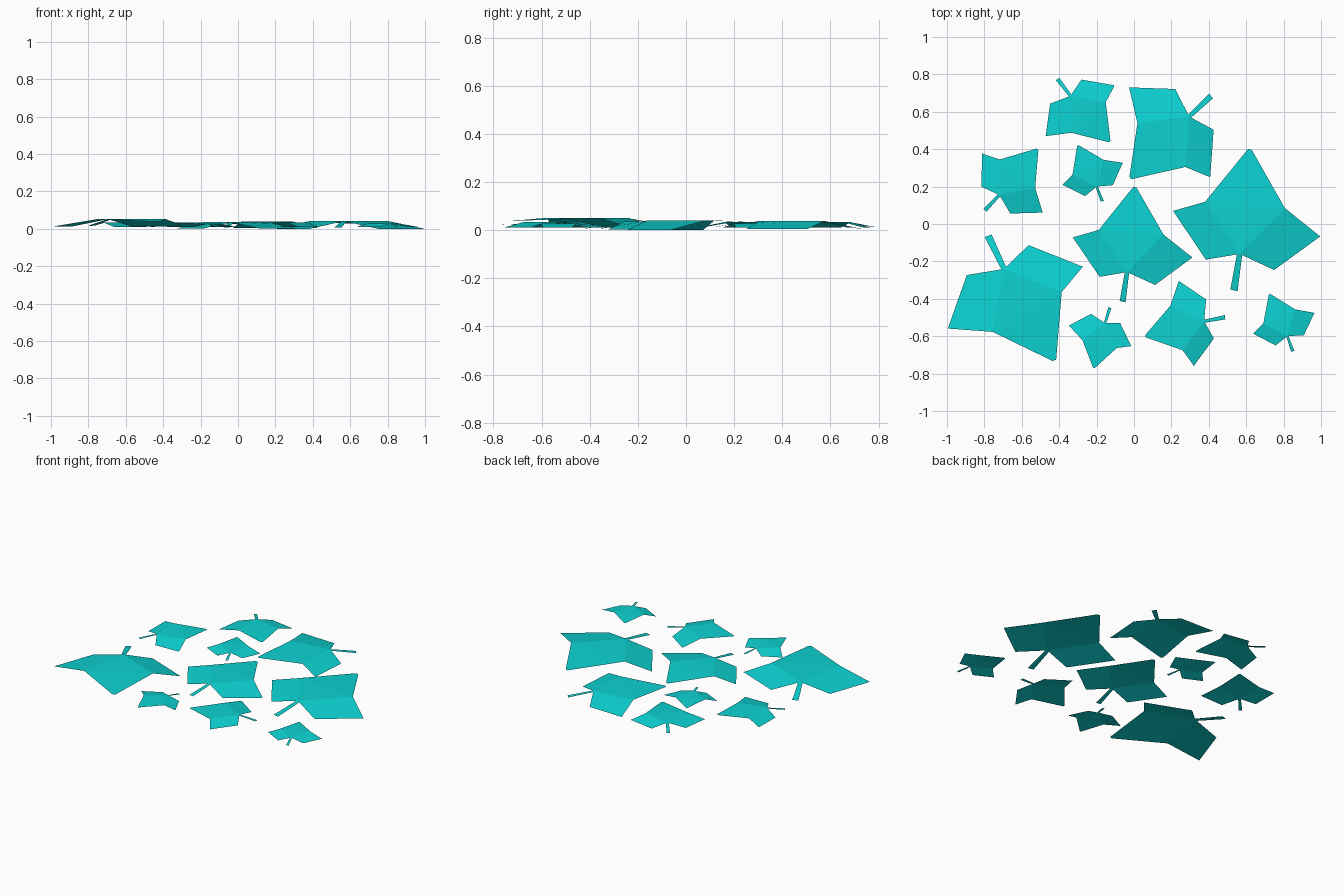
import bpy
import bmesh
from mathutils import Vector

cube = bpy.data.objects.get("Cube")
if cube:
    bpy.data.objects.remove(cube, do_unlink=True)

# Leaf colour
teal = bpy.data.materials.new("bright_teal")
teal.use_nodes = True
COLOUR = (0.004, 0.65, 0.65, 1)
teal.diffuse_color = COLOUR
teal.node_tree.nodes["Principled BSDF"].inputs["Base Color"].default_value = COLOUR

# Leaf outline for a unit midrib: sideways, along the midrib, drop below the ridge
OUTLINE = {
    "base": (0, 0, 0),
    "right_heel": (0.34, -0.12, 0.072),
    "right_lobe": (0.745, 0.24, 0.072),
    "right_notch": (0.385, 0.475, 0),
    "tip_right": (0.018, 0.995, 0.024),
    "tip_left": (-0.018, 1.0, 0.024),
    "left_notch": (-0.376, 0.46, 0),
    "left_lobe": (-0.67, 0.345, 0.072),
    "left_heel": (-0.315, -0.085, 0.072),
    "stem_a": (-0.025, 0.01, 0.004),
    "stem_b": (0.025, 0.01, 0.004),
    "stem_c": (0.015, -0.355, 0.06),
    "stem_d": (-0.055, -0.345, 0.06),
}

# Flat centre, folded tip, two drooping side flaps and the stem
FACES = (
    "base right_notch left_notch",
    "left_notch right_notch tip_right tip_left",
    "base right_heel right_lobe right_notch",
    "base left_notch left_lobe left_heel",
    "stem_d stem_c stem_b stem_a",
)


def make_leaf(name, base, tip, ground):
    base, tip = Vector(base), Vector(tip)
    along = tip - base
    side = Vector((along.y, -along.x))
    size = along.length
    bm = bmesh.new()
    verts = {}
    for key, (s, a, drop) in OUTLINE.items():
        p = base + side * s + along * a
        verts[key] = bm.verts.new((p.x, p.y, ground + size * (0.072 - drop)))
    for face in FACES:
        bm.faces.new([verts[k] for k in face.split()])
    for f in bm.faces:
        f.normal_update()
        if f.normal.z < 0:
            f.normal_flip()
    mesh = bpy.data.meshes.new(name)
    bm.to_mesh(mesh)
    bm.free()
    mesh.materials.append(teal)
    bpy.context.collection.objects.link(bpy.data.objects.new(name, mesh))


# Scattered leaves: stem joint, tip, lift above the ground
LEAVES = {
    "centre_leaf": ((-0.037, -0.257), (0.005, 0.198), 0.002),
    "large_left_leaf": ((0.565, -0.16), (0.62, 0.40), 0),
    "large_right_leaf": ((-0.695, -0.24), (-0.425, -0.73), 0.011),
    "back_leaf": ((0.295, 0.575), (-0.02, 0.245), 0.005),
    "front_leaf": ((0.375, -0.52), (0.06, -0.60), 0.01),
    "back_right_leaf": ((-0.34, 0.685), (-0.13, 0.44), 0.01),
    "right_leaf": ((-0.72, 0.155), (-0.515, 0.40), 0.01),
    "small_back_leaf": ((-0.20, 0.20), (-0.30, 0.42), 0.01),
    "small_front_leaf": ((-0.155, -0.53), (-0.215, -0.77), 0.01),
    "small_left_leaf": ((0.82, -0.60), (0.725, -0.375), 0.01),
}
for leaf, (joint, point, lift) in LEAVES.items():
    make_leaf(leaf, joint, point, lift)
